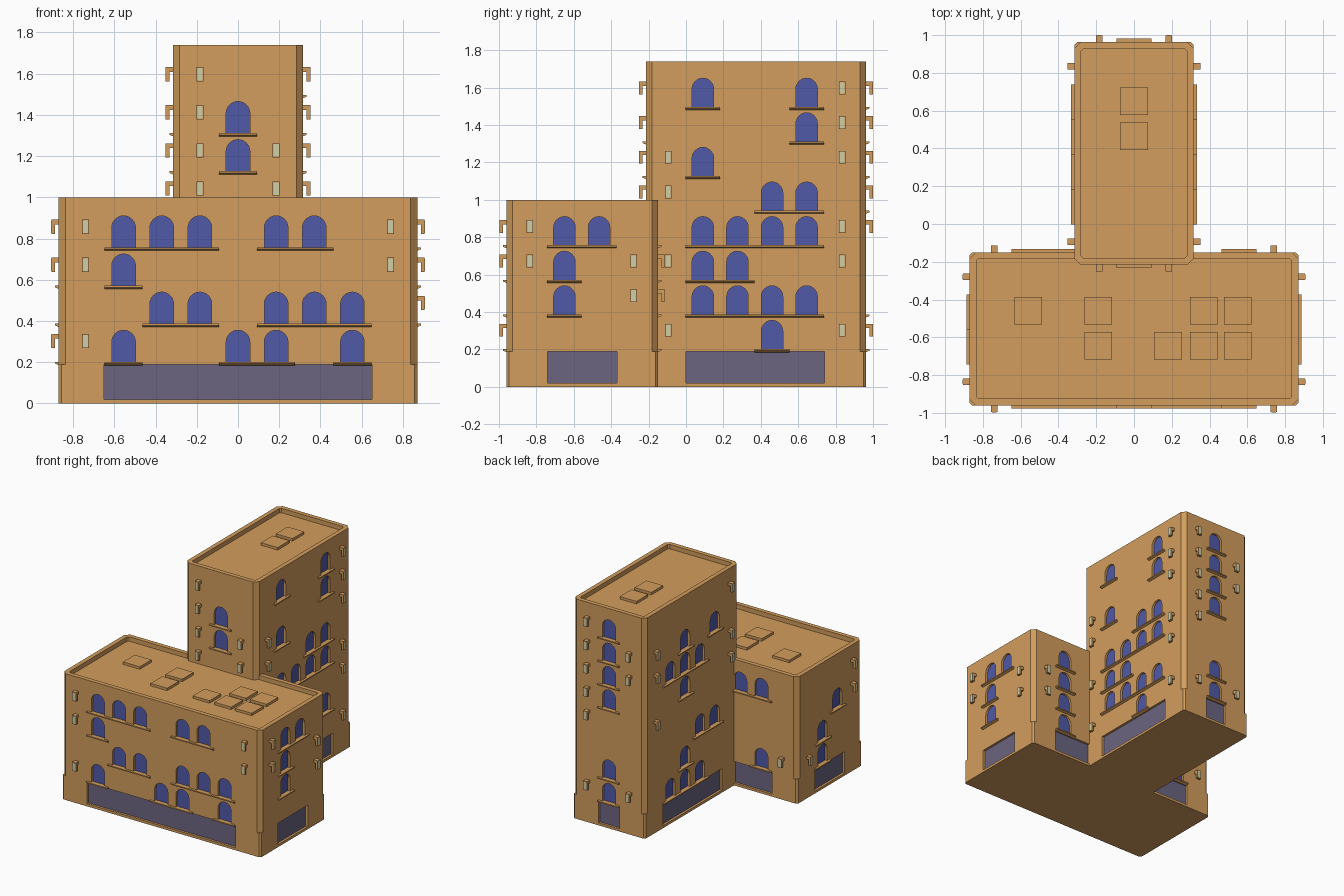
import bpy, bmesh, math

if "Cube" in bpy.data.objects:
    bpy.data.objects.remove(bpy.data.objects["Cube"])

P = 0.185                       # floor height and window spacing
Z0 = 0.202                      # sill top of the lowest floor
DEPTH = 0.02                    # window recess


def material(name, rgb):
    m = bpy.data.materials.new(name)
    m.diffuse_color = (*rgb, 1)
    m.use_nodes = True
    m.node_tree.nodes["Principled BSDF"].inputs["Base Color"].default_value = m.diffuse_color
    return m


WALL = material("wall", (0.65, 0.34, 0.11))
GLASS = material("glass", (0.08, 0.10, 0.39))
SHOP = material("shop_glass", (0.15, 0.13, 0.22))
LAMP = material("lamp_glass", (0.62, 0.62, 0.40))


def finish(bm, name, *mats):
    bmesh.ops.recalc_face_normals(bm, faces=bm.faces)
    me = bpy.data.meshes.new(name)
    bm.to_mesh(me)
    bm.free()
    for m in mats:
        me.materials.append(m)
    ob = bpy.data.objects.new(name, me)
    bpy.context.collection.objects.link(ob)
    return ob


def prism(bm, a, b):
    """Closed solid between two matching loops of points."""
    va, vb = [bm.verts.new(p) for p in a], [bm.verts.new(p) for p in b]
    n = len(va)
    bm.faces.new(va)
    front = bm.faces.new(vb)
    for i in range(n):
        bm.faces.new((va[i], va[(i + 1) % n], vb[(i + 1) % n], vb[i]))
    return front


def rect(u0, u1, z0, z1):
    return [(u0, z0), (u1, z0), (u1, z1), (u0, z1)]


def arch(u, z, w=0.115, h=0.153, seg=12):
    r = w / 2
    top = [(u + r * math.cos(math.pi * i / seg), z + h - r + r * math.sin(math.pi * i / seg))
           for i in range(seg + 1)]
    return [(u - r, z), (u + r, z)] + top


def octagon(x, y0, y1, c, z):
    return [(-x + c, y0, z), (x - c, y0, z), (x, y0 + c, z), (x, y1 - c, z),
            (x - c, y1, z), (-x + c, y1, z), (-x, y1 - c, z), (-x, y0 + c, z)]


def body(name, x, y0, y1, top):
    """Chamfered block with a plinth and a sunken roof inside a parapet."""
    bm = bmesh.new()
    t = 0.035
    loops = [octagon(x, y0, y1, 0.014, 0), octagon(x, y0, y1, 0.014, 0.19),
             octagon(x, y0, y1, 0.032, 0.19), octagon(x, y0, y1, 0.032, top),
             octagon(x - t, y0 + t, y1 - t, 0.012, top),
             octagon(x - t, y0 + t, y1 - t, 0.012, top - 0.035)]
    rings = [[bm.verts.new(p) for p in l] for l in loops]
    for a, b in zip(rings, rings[1:]):
        for i in range(8):
            j = (i + 1) % 8
            bm.faces.new((a[i], a[j], b[j], b[i]))
    bm.faces.new(rings[0])
    bm.faces.new(rings[-1])
    return finish(bm, name, WALL)


def runs(cols):
    """Merge neighbouring windows into shared sill spans."""
    out = []
    for u in sorted(cols):
        if out and abs(u - P / 2 - out[-1][1]) < 0.02:
            out[-1][1] = u + P / 2
        else:
            out.append([u - P / 2, u + P / 2])
    return out


def build(name, x, y0, y1, top, faces, skylights):
    block = body(name + "_walls", x, y0, y1, top)
    cut, panes, shops, sills, lamps, roof = (bmesh.new() for _ in range(6))
    for side, (shop, windows, lights) in faces.items():
        def at(pts, n):
            if side in "fb":
                y = y0 - n if side == "f" else y1 + n
                return [(u, y, z) for u, z in pts]
            s = 1 if side == "r" else -1
            return [(s * (x + n), u, z) for u, z in pts]

        # shop front
        if shop:
            r = rect(*shop, 0.02, 0.19)
            prism(cut, at(r, -DEPTH), at(r, 0.05))
            prism(shops, at(r, -DEPTH - 0.01), at(r, -DEPTH + 0.002))
        # arched windows and sills
        for floor, cols in windows.items():
            z = Z0 + P * floor
            for u in cols:
                prism(cut, at(arch(u, z), -DEPTH), at(arch(u, z), 0.05))
                prism(panes, at(arch(u, z), -DEPTH - 0.01), at(arch(u, z), -DEPTH + 0.002))
            for a, b in runs(cols):
                prism(sills, at(rect(a, b, z - 0.018, z), -0.005),
                      at(rect(a, b, z - 0.009, z), 0.018))
        # lamps: bracket arm and hanging lantern with a pale front
        for u, floors in lights.items():
            for floor in floors:
                z = 0.302 + P * floor
                r = rect(u - 0.017, u + 0.017, z + 0.012, z + 0.035)
                prism(lamps, at(r, -0.005), at(r, 0.02))
                r = rect(u - 0.017, u + 0.017, z - 0.034, z + 0.035)
                prism(lamps, at(r, 0.018), at(r, 0.036))
                r = rect(u - 0.013, u + 0.013, z - 0.03, z + 0.031)
                prism(lamps, at(r, 0.03), at(r, 0.037)).material_index = 1
    for u, v in skylights:
        r = rect(u - 0.073, u + 0.073, v - 0.073, v + 0.073)
        prism(roof, [(*p, top - 0.04) for p in r], [(*p, top - 0.015) for p in r])

    # carve the recesses into the walls
    cutter = finish(cut, name + "_cutter")
    mod = block.modifiers.new("recesses", "BOOLEAN")
    mod.operation, mod.solver, mod.object = "DIFFERENCE", "EXACT", cutter
    bpy.context.view_layer.update()
    dg = bpy.context.evaluated_depsgraph_get()
    mesh = bpy.data.meshes.new_from_object(block.evaluated_get(dg))
    block.modifiers.clear()
    block.data = mesh
    bpy.data.objects.remove(cutter)

    finish(panes, name + "_windows", GLASS)
    finish(shops, name + "_shop_fronts", SHOP)
    finish(sills, name + "_sills", WALL)
    finish(lamps, name + "_lamps", WALL, LAMP)
    finish(roof, name + "_skylights", WALL)


# window columns
A, B, C = P, 2 * P, 3 * P
S, T = -0.65, -0.465                        # low block sides
Q = [0.09, 0.275, 0.46, 0.645]              # tower sides

build("low_block", 0.87, -0.96, -0.15, 1.0, {
    "f": ((-0.65, 0.65),
          {0: [-C, 0, A, C], 1: [-B, -A, A, B, C], 2: [-C], 3: [-C, -B, -A, A, B]},
          {-0.74: [0, 2, 3], 0.74: [2, 3]}),
    "b": ((-0.65, 0.65),
          {0: [-C, C], 1: [C], 2: [C], 3: [-C, -B, C]},
          {-0.74: [0], 0.74: [1, 2]}),
    "r": ((-0.74, -0.37), {1: [S], 2: [S], 3: [S, T]},
          {-0.835: [2, 3], -0.28: [1, 2]}),
    "l": ((-0.74, -0.37), {0: [T], 1: [T], 2: [S]},
          {-0.835: [2, 3], -0.28: [0]}),
}, [(-0.56, -0.46), (-0.19, -0.46), (0.37, -0.46), (0.55, -0.46),
    (-0.19, -0.645), (0.18, -0.645), (0.37, -0.645), (0.55, -0.645)])

build("tower", 0.315, -0.215, 0.963, 1.74, {
    "f": (None, {5: [0], 6: [0]}, {-A: [4, 5, 6, 7], A: [4, 5]}),
    "b": ((-0.0925, 0.0925), {k: [0] for k in (0, 1, 4, 5, 6, 7)},
          {A: [0, 3, 4, 5, 6, 7], -A: [0, 5, 6]}),
    "r": ((0, 0.74),
          {0: [Q[2]], 1: Q, 2: Q[:2], 3: Q, 4: Q[2:], 5: Q[:1], 6: Q[3:], 7: [Q[0], Q[3]]},
          {-0.095: [0, 2, 4, 5], 0.835: [0, 2, 3, 5, 6, 7]}),
    "l": ((0, 0.74),
          {0: Q[1:], 1: [Q[2]], 2: Q[:2], 4: [Q[2]], 5: Q[1:], 6: [Q[0], Q[2]]},
          {-0.095: [4, 5, 7], 0.835: [3, 5, 6]}),
}, [(0, 0.65), (0, 0.465)])
